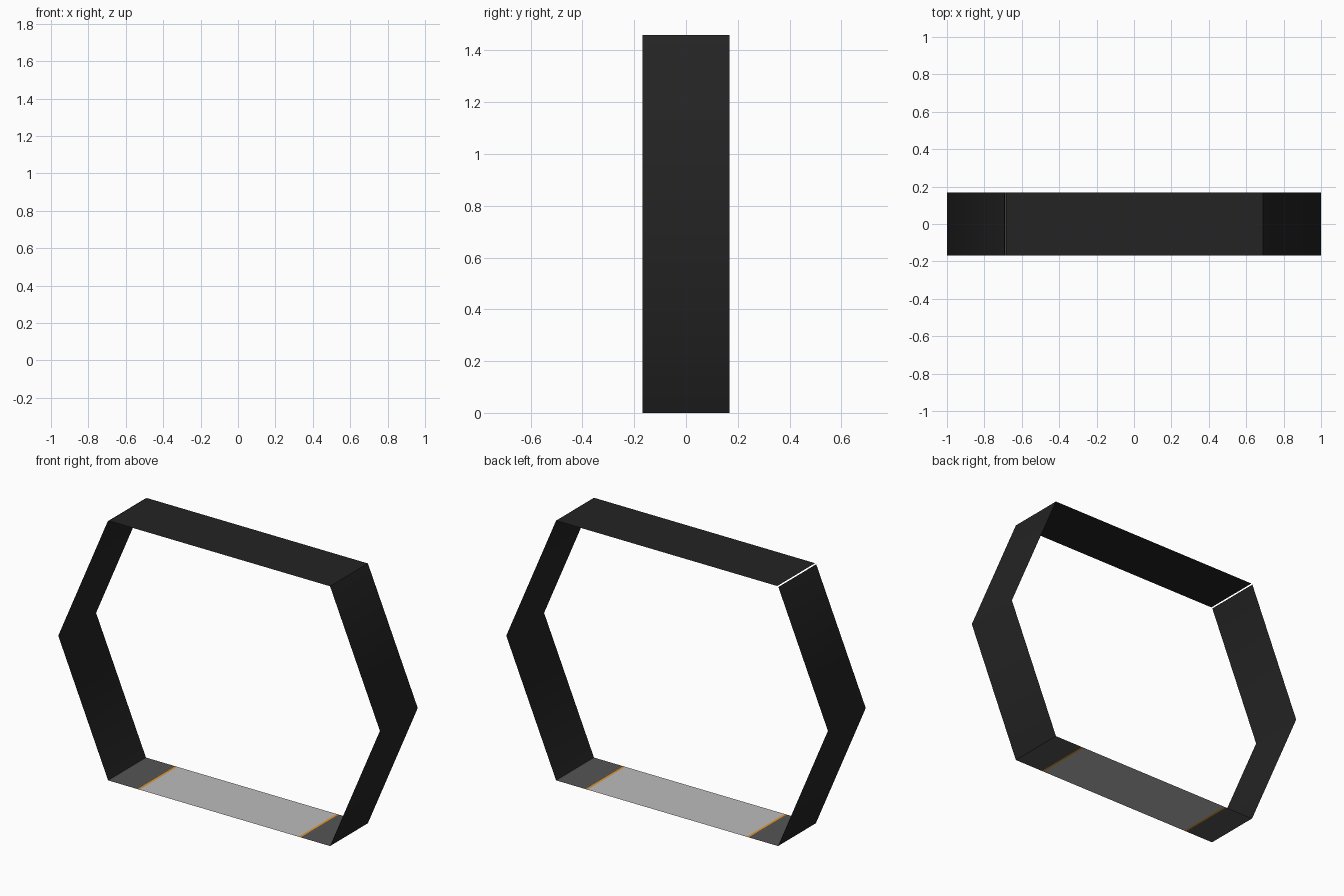
import bpy, bmesh, math

if "Cube" in bpy.data.objects:
    bpy.data.objects.remove(bpy.data.objects["Cube"])

HALF_DEPTH = 0.168
TOP = 1.46


def material(name, rgb):
    m = bpy.data.materials.new(name)
    m.diffuse_color = (*rgb, 1.0)
    m.use_nodes = True
    m.node_tree.nodes["Principled BSDF"].inputs["Base Color"].default_value = m.diffuse_color
    return m


black = material("black", (0.017, 0.017, 0.017))
dark_grey = material("dark_grey", (0.09, 0.09, 0.09))
light_grey = material("light_grey", (0.50, 0.50, 0.50))
orange = material("orange", (0.80, 0.30, 0.02))


def strip(name, points, mats, pick=lambda x: 0):
    """Sheet swept along y from an x/z profile running clockwise seen from the front."""
    bm = bmesh.new()
    rows = [[bm.verts.new((x, y, z)) for y in (-HALF_DEPTH, HALF_DEPTH)] for x, z in points]
    for a, b in zip(rows, rows[1:]):
        f = bm.faces.new((a[0], b[0], b[1], a[1]))
        f.material_index = pick(f.calc_center_median().x)
    bm.normal_update()
    mesh = bpy.data.meshes.new(name)
    bm.to_mesh(mesh)
    bm.free()
    for m in mats:
        mesh.materials.append(m)
    ob = bpy.data.objects.new(name, mesh)
    bpy.context.collection.objects.link(ob)
    bpy.context.view_layer.objects.active = ob
    ob.select_set(True)
    # soft bend at the side corners, sharp at top and bottom
    bpy.ops.object.shade_smooth_by_angle(angle=math.radians(55))
    ob.select_set(False)
    return ob


# Black hexagonal band, open at the bottom, with a hairline seam at the top left corner
strip("hexagon_band",
      [(-0.685, TOP), (0.69, TOP), (1.0, TOP / 2), (0.69, 0.0)], [black])
strip("left_band",
      [(-0.69, 0.0), (-1.0, TOP / 2), (-0.692, TOP - 0.004)], [black])


# Bottom plate: light centre, thin orange stripes, dark ends
def plate_colour(x):
    if abs(x) < 0.49:
        return 0
    return 1 if abs(x) < 0.508 else 2


strip("bottom_plate",
      [(x, 0.0) for x in (0.69, 0.507, 0.495, -0.495, -0.507, -0.69)],
      [light_grey, orange, dark_grey], plate_colour)
